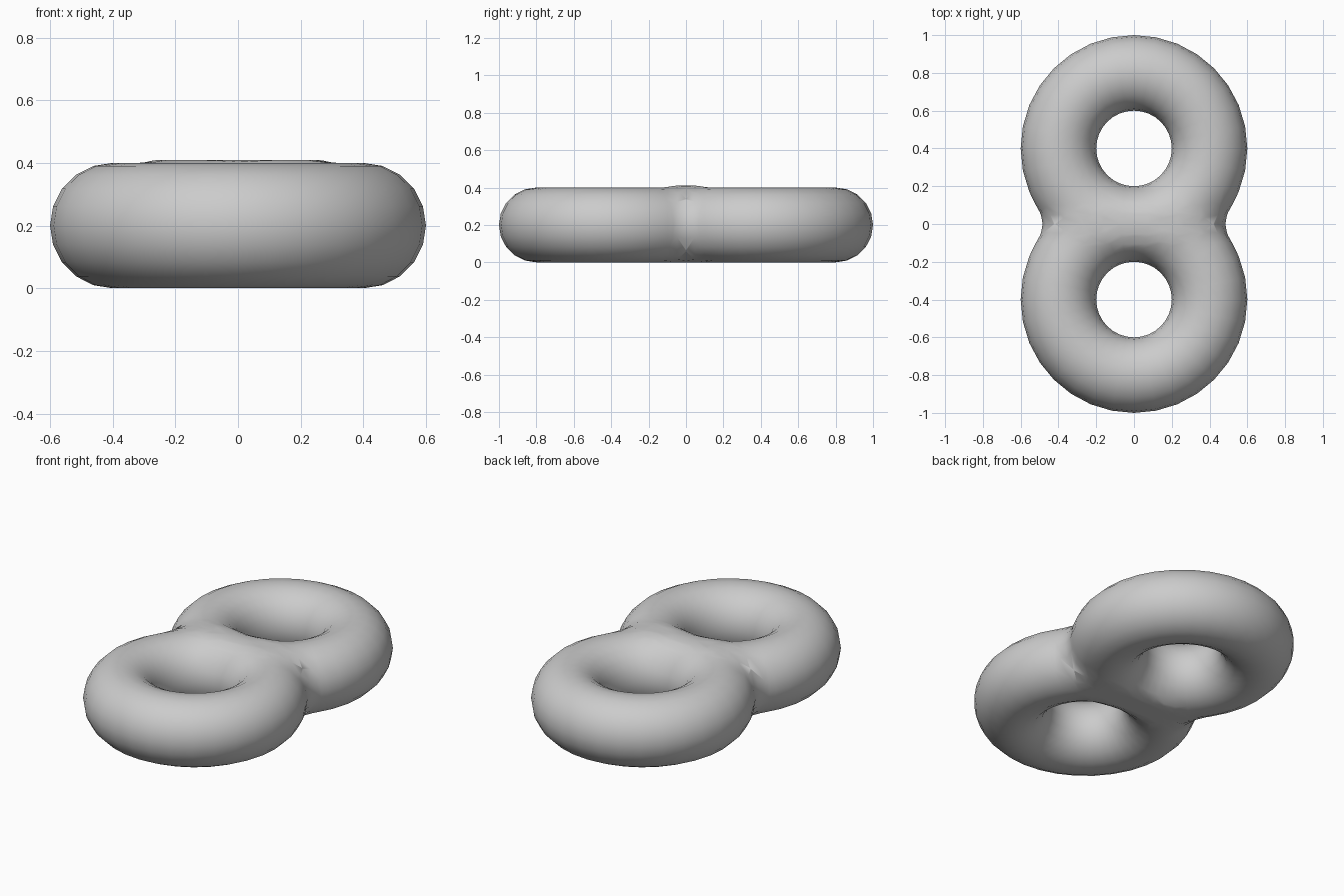
import bpy, bmesh
from math import hypot
from mathutils import Vector

if "Cube" in bpy.data.objects:
    bpy.data.objects.remove(bpy.data.objects["Cube"])

R, r = 0.4, 0.2   # ring radius and tube radius


def ring_dist(p, cy):
    return hypot(hypot(p.x, p.y - cy) - R, p.z - r) - r


def blend(p):
    # smooth union of both rings, fuller towards the outer waist
    a, b = ring_dist(p, -R), ring_dist(p, R)
    k = 0.04 + 0.07 * min(1, abs(p.x) / 0.35)
    h = max(k - abs(a - b), 0) / k
    return min(a, b) - h * h * k / 4


def project(p):
    e = 0.002
    for _ in range(4):
        g = Vector([(blend(p + d) - blend(p - d)) / (2 * e)
                    for d in (Vector((e, 0, 0)), Vector((0, e, 0)), Vector((0, 0, e)))])
        if g.length < 0.2:
            break
        p = p - g * (blend(p) / g.length_squared)
    p.z = max(0, min(0.41, p.z))
    return p


# Front ring, cut at the waist
bpy.ops.mesh.primitive_torus_add(major_segments=32, minor_segments=20,
                                 major_radius=R, minor_radius=r, location=(0, 0, 0))
obj = bpy.context.object
obj.name = "figure_eight_ring"
bm = bmesh.new()
bm.from_mesh(obj.data)
bmesh.ops.translate(bm, verts=bm.verts, vec=(0, -R, r))
for y in (-0.1, -0.05):   # extra loops for the blend
    bmesh.ops.bisect_plane(bm, geom=bm.verts[:] + bm.edges[:] + bm.faces[:],
                           plane_co=(0, y, 0), plane_no=(0, 1, 0), dist=0.005)
bmesh.ops.bisect_plane(bm, geom=bm.verts[:] + bm.edges[:] + bm.faces[:], plane_co=(0, 0, 0),
                       plane_no=(0, 1, 0), dist=0.002, clear_outer=True)

# Blend the waist where the rings meet
for v in bm.verts:
    if v.co.y > -0.15:
        seam = abs(v.co.y) < 0.003
        v.co = project(v.co.copy())
        if seam:
            v.co.y = 0

# Back ring by mirroring
bmesh.ops.mirror(bm, geom=bm.verts[:] + bm.edges[:] + bm.faces[:],
                 axis='Y', merge_dist=0.002)
bmesh.ops.remove_doubles(bm, verts=bm.verts, dist=0.002)
bmesh.ops.recalc_face_normals(bm, faces=bm.faces)
bm.to_mesh(obj.data)
bm.free()
obj.data.shade_smooth()
